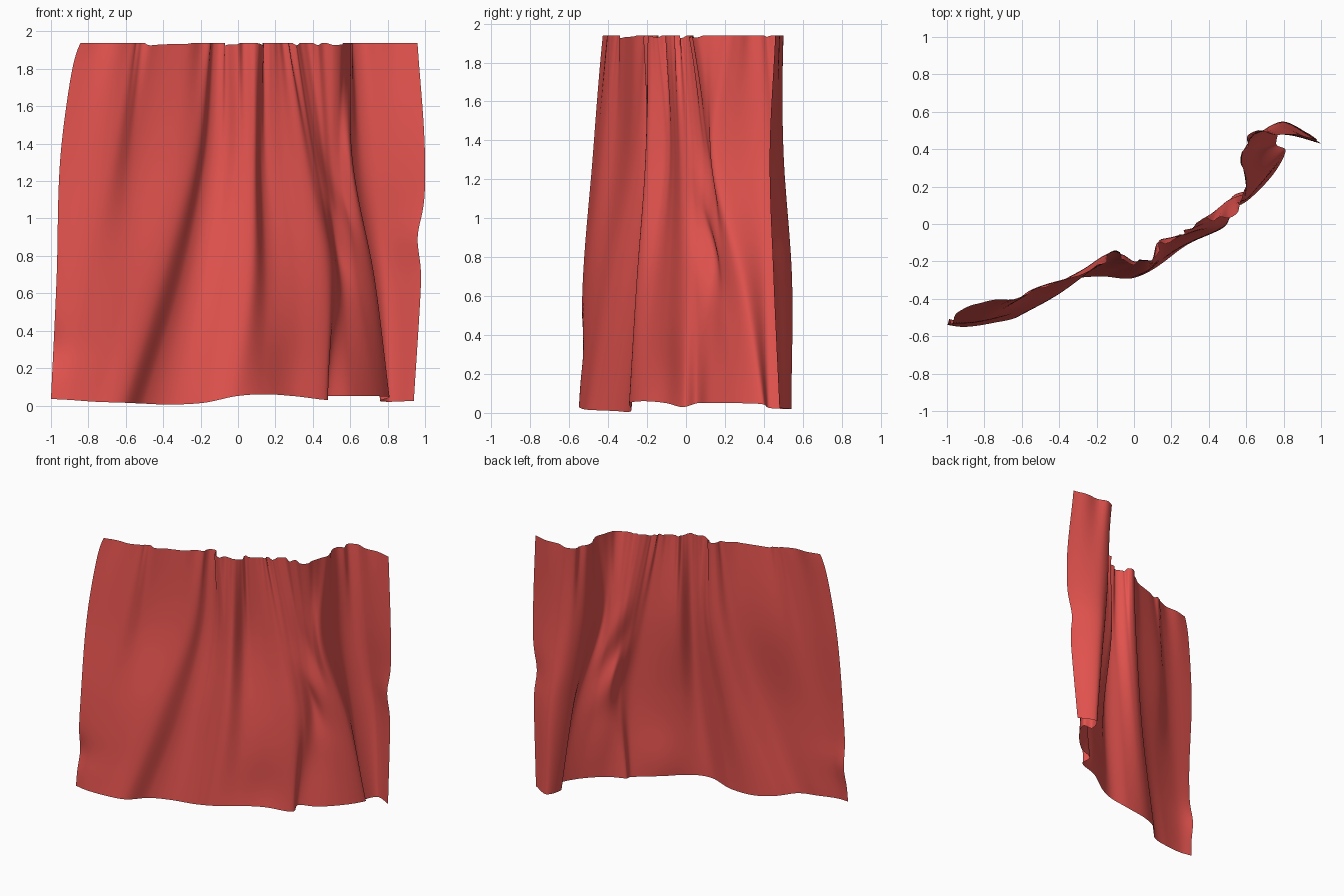
import bpy, bmesh, math, random
from mathutils import Vector

if "Cube" in bpy.data.objects:
    bpy.data.objects.remove(bpy.data.objects["Cube"])

random.seed(4)

# Horizontal fold profiles of the cloth, left end to right end, at four heights
TOP = [(-.87, -.44), (-.57, -.39), (-.48, -.32), (-.19, -.23), (-.12, -.165), (-.06, -.17),
       (0, -.205), (.09, -.19), (.125, -.13), (.19, -.09), (.27, -.06), (.31, .0),
       (.42, .035), (.54, .07), (.60, .22), (.585, .38), (.67, .48), (.96, .46)]
UPPER = [(-.95, -.48), (-.68, -.44), (-.54, -.35), (-.26, -.27), (-.17, -.175), (-.08, -.16),
         (0, -.20), (.09, -.20), (.125, -.10), (.22, -.065), (.36, -.03), (.42, .04),
         (.475, .10), (.54, .13), (.61, .15), (.60, .40), (.72, .50), (1.0, .43)]
LOWER = [(-.97, -.53), (-.80, -.51), (-.60, -.45), (-.41, -.38), (-.30, -.26), (-.20, -.22),
         (-.08, -.235), (.07, -.25), (.16, -.16), (.30, -.09), (.47, -.02), (.52, .06),
         (.55, .14), (.64, .19), (.73, .29), (.68, .42), (.78, .545), (.98, .45)]
BOTTOM = [(-1.0, -.54), (-.90, -.55), (-.76, -.53), (-.61, -.49), (-.50, -.37), (-.36, -.30),
          (-.18, -.28), (-.01, -.29), (.15, -.22), (.31, -.12), (.475, -.02), (.47, .06),
          (.60, .12), (.74, .26), (.81, .39), (.76, .43), (.81, .54), (.94, .48)]
# Wavy hem height under each profile point
HEM = [.035, .03, .02, .015, .01, .005, .015, .05, .06, .05, .03, .05, .05, .05, .045, .025, .02, .025]


def spline(pts, t):
    """Catmull-Rom point at t in 0..1."""
    n = len(pts) - 1
    i = min(int(t * n), n - 1)
    f = t * n - i
    b, c = pts[i], pts[i + 1]
    a = pts[i - 1] if i else b * 2 - c
    d = pts[i + 2] if i + 2 <= n else c * 2 - b
    return 0.5 * (2 * b + (c - a) * f + (2 * a - 5 * b + 4 * c - d) * f * f
                  + (3 * b - a - 3 * c + d) * f ** 3)


def section(pts, heights):
    return [Vector((x, y, z)) for (x, y), z in zip(pts, heights)]


def bump(value, centre, width):
    return math.exp(-((value - centre) / width) ** 2)


N = len(HEM)
sections = [section(BOTTOM, HEM), section(LOWER, [.68] * N),
            section(UPPER, [1.32] * N), section(TOP, [1.935] * N)]

# Cloth sheet with small gathers fading away below the top edge
COLS, ROWS = 204, 70
gather = [random.uniform(-1, 1) for _ in range(COLS // 4 + 2)]
bm = bmesh.new()
grid = []
for c in range(COLS + 1):
    u = c / COLS
    column = [spline(s, u) for s in sections]
    side = spline(sections[3], min(u + .01, 1)) - spline(sections[3], max(u - .01, 0))
    normal = Vector((side.y, -side.x, 0)).normalized()
    k, f = divmod(c, 4)
    f = f / 4
    f = f * f * (3 - 2 * f)
    ripple = gather[k] * (1 - f) + gather[k + 1] * f
    line = []
    for r in range(ROWS + 1):
        v = r / ROWS
        p = spline(column, v)
        p += normal * ripple * .024 * v ** 6
        p.z += (.004 - .025 * max(0, ripple - .3)) * v ** 20
        # Uneven free side edges
        p.x -= .03 * u ** 30 * bump(p.z, .9, .13)
        p.y += .03 * (1 - u) ** 25 * bump(p.z, .3, .12)
        # Rounded top left corner
        p.x += .03 * (1 - u) ** 30 * v ** 25
        # Crumples beside the deep right fold and a soft dent above the hem
        p += normal * .02 * math.sin(11 * p.z + 30 * u) * bump(u, .71, .06) * bump(p.z, .95, .35)
        p -= normal * .025 * bump(u, .52, .05) * bump(p.z, .15, .25)
        p.x = max(-1, min(1, p.x))
        line.append(bm.verts.new(p))
    grid.append(line)
for a, b in zip(grid, grid[1:]):
    for r in range(ROWS):
        bm.faces.new((a[r], b[r], b[r + 1], a[r + 1])).smooth = True

mesh = bpy.data.meshes.new("curtain_cloth")
bm.to_mesh(mesh)
bm.free()
curtain = bpy.data.objects.new("curtain_cloth", mesh)
bpy.context.collection.objects.link(curtain)

# Red fabric
red = bpy.data.materials.new("red_fabric")
red.diffuse_color = (.8, .09, .08, 1)
red.use_nodes = True
red.node_tree.nodes["Principled BSDF"].inputs["Base Color"].default_value = red.diffuse_color
mesh.materials.append(red)
